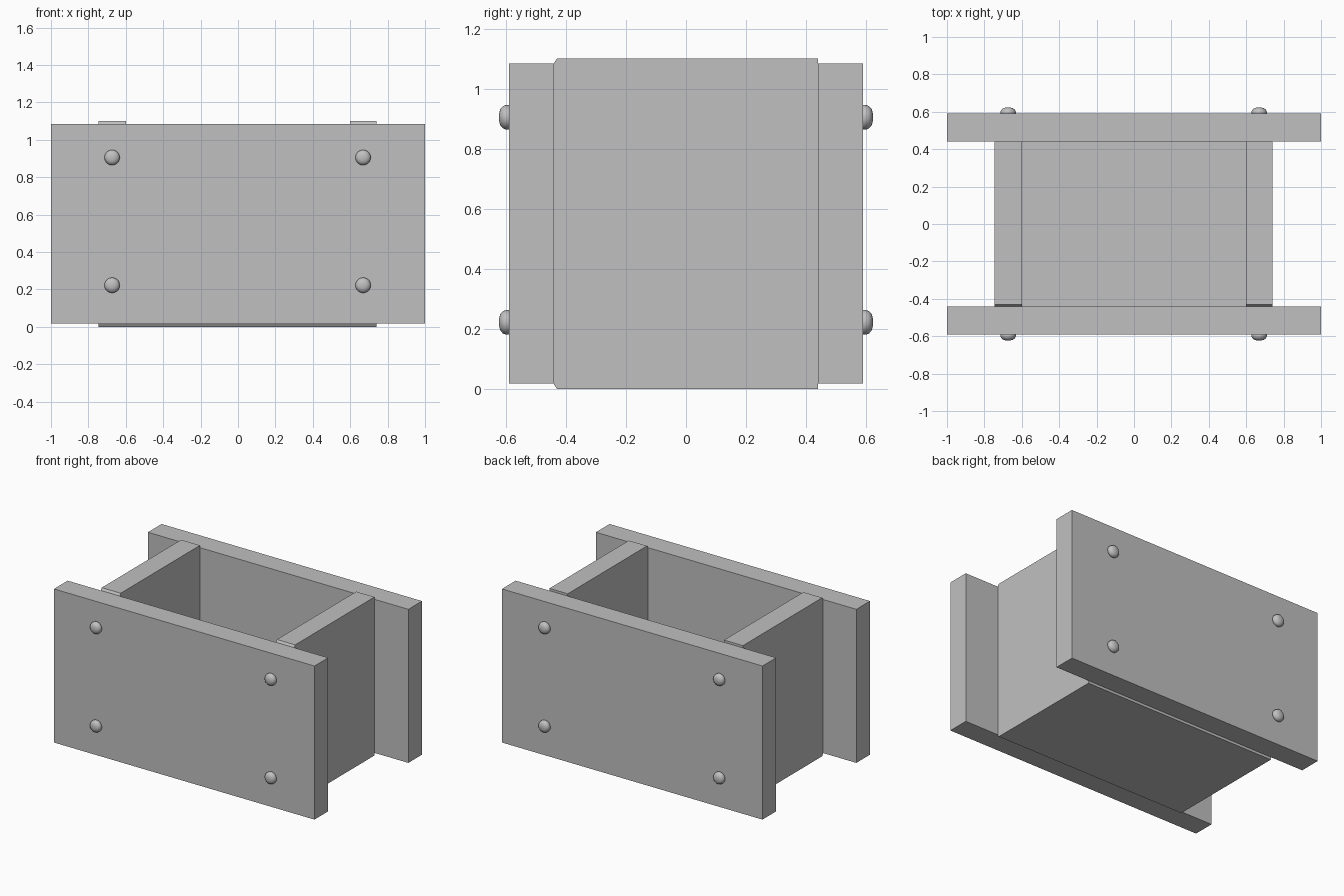
import bpy, bmesh, math
from mathutils import Matrix

cube = bpy.data.objects.get("Cube")
if cube:
    bpy.data.objects.remove(cube, do_unlink=True)

# Single plain grey for the whole crate
GREY = (0.53, 0.53, 0.53, 1.0)
grey = bpy.data.materials.new("plain_grey")
grey.use_nodes = True
grey.diffuse_color = GREY
grey.node_tree.nodes["Principled BSDF"].inputs["Base Color"].default_value = GREY


def add_object(name, bm):
    bmesh.ops.recalc_face_normals(bm, faces=bm.faces)
    mesh = bpy.data.meshes.new(name)
    bm.to_mesh(mesh)
    bm.free()
    mesh.materials.append(grey)
    obj = bpy.data.objects.new(name, mesh)
    bpy.context.collection.objects.link(obj)
    return obj


def box(name, x, y, z):
    """Box from (min, max) pairs on each axis."""
    bm = bmesh.new()
    bmesh.ops.create_cube(bm, size=1)
    for v in bm.verts:
        for i, (lo, hi) in enumerate((x, y, z)):
            v.co[i] = hi if v.co[i] > 0 else lo
    return add_object(name, bm)


# Long front and back boards
box("front_board", (-1, 1), (-0.59, -0.44), (0.018, 1.084))
box("back_board", (-1, 1), (0.44, 0.59), (0.018, 1.084))

# Side walls and floor as one U-shaped profile swept from front to back
LEFT, RIGHT, INNER, TOP, FLOOR = 0.74, -0.745, 0.6, 1.1, 0.15
profile = [(RIGHT, 0), (LEFT, 0), (LEFT, TOP), (INNER, TOP),
           (INNER, FLOOR), (-INNER, FLOOR), (-INNER, TOP), (RIGHT, TOP)]
bm = bmesh.new()
rings = []
for y, slope in ((-0.44, 0.015), (-0.43, 0), (0.44, 0)):
    ring = []
    for x, z in profile:
        if z == TOP:
            z -= slope      # narrow sloped lip at the front end
        elif z == 0:
            z += slope
        ring.append(bm.verts.new((x, y, z)))
    rings.append(ring)
count = len(profile)
for a, b in zip(rings, rings[1:]):
    for i in range(count):
        j = (i + 1) % count
        bm.faces.new((a[i], a[j], b[j], b[i]))
bm.faces.new(rings[0])
bm.faces.new(rings[-1])
add_object("side_walls_and_floor", bm)

# Rounded bolt heads, lathed and seated on the outer board faces
DOME = [(0.041, -0.005), (0.041, 0.01), (0.037, 0.02),
        (0.028, 0.028), (0.015, 0.032), (0, 0.033)]


def bolt(name, x, z, side):
    bm = bmesh.new()
    verts = [bm.verts.new((r, 0, h)) for r, h in DOME]
    edges = [bm.edges.new(pair) for pair in zip(verts, verts[1:])]
    bmesh.ops.spin(bm, geom=verts + edges, cent=(0, 0, 0), axis=(0, 0, 1),
                   angle=math.tau, steps=24)
    bmesh.ops.remove_doubles(bm, verts=bm.verts, dist=0.0005)
    bmesh.ops.holes_fill(bm, edges=[e for e in bm.edges if e.is_boundary])
    turn = Matrix.Rotation(-side * math.pi / 2, 4, "X")
    bm.transform(Matrix.Translation((x, side * 0.59, z)) @ turn)
    for f in bm.faces:
        f.smooth = True
    return add_object(name, bm)


for side, face in ((-1, "front"), (1, "back")):
    for x, hand in ((-0.673, "right"), (0.669, "left")):
        for z, level in ((0.222, "lower"), (0.905, "upper")):
            bolt(f"{face}_{hand}_{level}_bolt", x, z, side)
